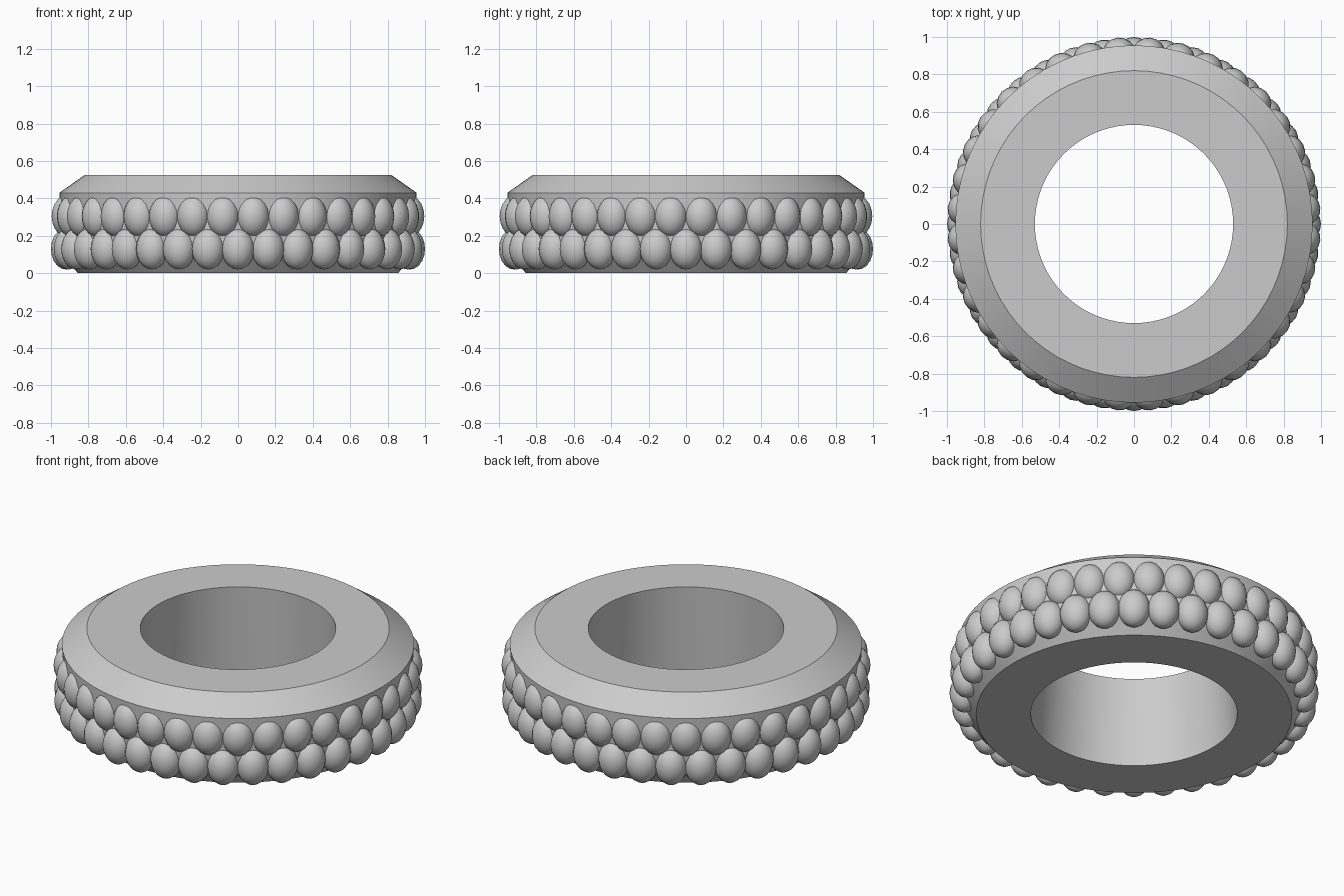
import bpy
import bmesh
import math
from mathutils import Matrix

cube = bpy.data.objects.get("Cube")
if cube:
    bpy.data.objects.remove(cube, do_unlink=True)

# One plain grey for everything
grey = bpy.data.materials.new("plain_grey")
grey.use_nodes = True
COLOUR = (0.6, 0.6, 0.6, 1)
grey.diffuse_color = COLOUR
grey.node_tree.nodes["Principled BSDF"].inputs["Base Color"].default_value = COLOUR


def add_object(name, bm, angle):
    """Turn a bmesh into a smooth shaded object that keeps sharp edges."""
    bmesh.ops.recalc_face_normals(bm, faces=bm.faces)
    mesh = bpy.data.meshes.new(name)
    bm.to_mesh(mesh)
    bm.free()
    mesh.materials.append(grey)
    obj = bpy.data.objects.new(name, mesh)
    bpy.context.collection.objects.link(obj)
    bpy.ops.object.select_all(action="DESELECT")
    obj.select_set(True)
    bpy.context.view_layer.objects.active = obj
    bpy.ops.object.shade_smooth_by_angle(angle=math.radians(angle))
    return obj


def make_ring(name, profile, segments):
    """Revolve a closed (radius, height) profile around z."""
    bm = bmesh.new()
    verts = [bm.verts.new((r, 0, z)) for r, z in profile]
    edges = [bm.edges.new((v, verts[i - 1])) for i, v in enumerate(verts)]
    bmesh.ops.spin(bm, geom=verts + edges, cent=(0, 0, 0), axis=(0, 0, 1),
                   angle=math.tau, steps=segments, use_merge=True)
    bmesh.ops.remove_doubles(bm, verts=bm.verts, dist=0.0001)
    return add_object(name, bm, 20)


def make_bead_row(name, height, offset, count=36):
    """Circle of egg-shaped beads half sunk into the outer wall."""
    bm = bmesh.new()
    for i in range(count):
        turn = Matrix.Rotation(math.tau * (i + offset) / count, 4, "Z")
        place = Matrix.Translation((0.92, 0, height))
        size = Matrix.Diagonal((0.08, 0.088, 0.11, 1))
        bmesh.ops.create_uvsphere(bm, u_segments=16, v_segments=10, radius=1,
                                  matrix=turn @ place @ size)
    return add_object(name, bm, 60)


# Ring body: tapered hole, flat top, wide top chamfer, bevelled foot
make_ring("ring_body", [
    (0.56, 0), (0.856, 0), (0.94, 0.10), (0.955, 0.43),
    (0.82, 0.525), (0.53, 0.525)], 72)

# Two staggered rows of beads around the rim
make_bead_row("lower_bead_row", 0.13, 0)
make_bead_row("upper_bead_row", 0.305, 0.5)
